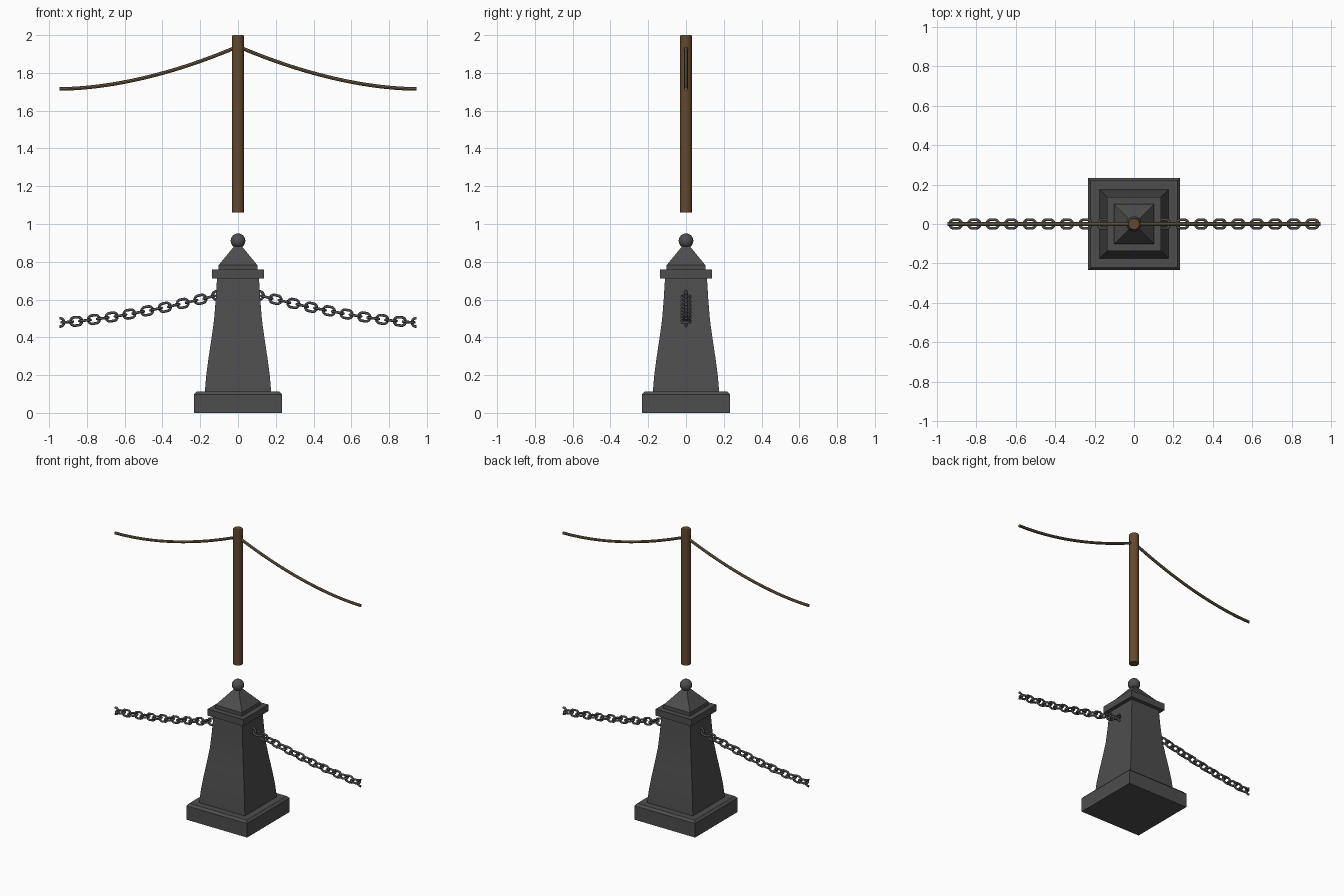
import bpy, bmesh, math
from mathutils import Vector, Matrix

if "Cube" in bpy.data.objects:
    bpy.data.objects.remove(bpy.data.objects["Cube"])


def material(name, rgb):
    m = bpy.data.materials.new(name)
    m.diffuse_color = (*rgb, 1)
    m.use_nodes = True
    m.node_tree.nodes["Principled BSDF"].inputs["Base Color"].default_value = m.diffuse_color
    return m


IRON = material("dark_iron", (0.075, 0.075, 0.077))
CHAIN = material("chain_steel", (0.08, 0.08, 0.085))
WOOD = material("brown_wood", (0.13, 0.065, 0.026))
ROPE = material("tan_rope", (0.17, 0.125, 0.07))
END = 0.945  # half width of the chain and rope


def finish(bm, name, mat, angle=30, mirror=False):
    bmesh.ops.recalc_face_normals(bm, faces=bm.faces)
    me = bpy.data.meshes.new(name)
    bm.to_mesh(me)
    bm.free()
    ob = bpy.data.objects.new(name, me)
    bpy.context.collection.objects.link(ob)
    me.materials.append(mat)
    bpy.ops.object.select_all(action='DESELECT')
    ob.select_set(True)
    bpy.context.view_layer.objects.active = ob
    bpy.ops.object.shade_smooth_by_angle(angle=math.radians(angle))
    if mirror:
        mod = ob.modifiers.new("mirror", 'MIRROR')
        mod.use_mirror_merge = False
    return ob


def loft(bm, rings, closed=False):
    """Skin rings of points; cap the ends unless the sweep is closed."""
    vs = [[bm.verts.new(p) for p in r] for r in rings]
    n = len(vs[0])
    pairs = list(zip(vs, vs[1:])) + ([(vs[-1], vs[0])] if closed else [])
    for a, b in pairs:
        for j in range(n):
            k = (j + 1) % n
            bm.faces.new((a[j], a[k], b[k], b[j]))
    if not closed:
        bm.faces.new(vs[0][::-1])
        bm.faces.new(vs[-1])


def stack(name, mat, profile, sides, turn=0.0):
    """Vertical solid from (half width, z) pairs."""
    bm = bmesh.new()
    k = 1 / math.cos(math.pi / sides) if sides == 4 else 1
    loft(bm, [[(r * k * math.cos(turn + 2 * math.pi * i / sides),
                r * k * math.sin(turn + 2 * math.pi * i / sides), z)
               for i in range(sides)] for r, z in profile])
    return finish(bm, name, mat)


# Square bollard
Q = math.pi / 4
stack("bollard_base", IRON, [(.234, 0), (.234, .097), (.220, .112)], 4, Q)
stack("bollard_body", IRON, [(.176, .108), (.168, .2), (.156, .29), (.141, .39),
                             (.127, .49), (.118, .6), (.111, .715)], 4, Q)
stack("bollard_collar", IRON, [(.137, .712), (.137, .758)], 4, Q)
stack("bollard_cap", IRON, [(.102, .755), (.102, .783), (.018, .885)], 4, Q)
bm = bmesh.new()
bmesh.ops.create_uvsphere(bm, u_segments=20, v_segments=12, radius=.039,
                          matrix=Matrix.Translation((0, 0, .911)))
finish(bm, "bollard_ball", IRON)

# Wooden post floating above
stack("wooden_post", WOOD, [(.032, 1.06), (.032, 1.994), (.028, 2.0)], 16)


# Hanging rope, right half mirrored
def rope_z(x):
    return 1.715 + .225 * ((END - x) / END) ** 1.8


bm = bmesh.new()
rings = []
for i in range(21):
    x = END * i / 20
    slope = 0 if i == 20 else (rope_z(x + .001) - rope_z(x)) / .001
    up = Vector((-slope, 0, 1)).normalized()
    rings.append([Vector((x, 0, rope_z(x))) + .0095 * (up * math.cos(a) + Vector((0, math.sin(a), 0)))
                  for a in (2 * math.pi * j / 8 for j in range(8))])
loft(bm, rings)
finish(bm, "rope", ROPE, mirror=True)


# Chain, right half mirrored, alternate links turned a quarter
def chain_z(x):
    return .479 + .172 * (max(0, END - x) / END) ** 1.45


def link(bm, matrix, straight=.0085, bend=.022, wire=.007):
    rings = []
    n = 20
    for i in range(n):
        t = 2 * math.pi * (i + .5) / n
        d = Vector((math.cos(t), 0, math.sin(t)))
        c = d * bend + Vector((math.copysign(straight, d.x), 0, 0))
        rings.append([matrix @ (c + wire * (d * math.cos(a) + Vector((0, math.sin(a), 0))))
                      for a in (2 * math.pi * j / 8 for j in range(8))])
    loft(bm, rings, closed=True)


bm = bmesh.new()
for i in range(19):
    x = .951 - .047 * i
    pitch = math.atan2(chain_z(x - .02) - chain_z(x + .02), .04)
    link(bm, Matrix.Translation((x, 0, chain_z(x))) @ Matrix.Rotation(pitch, 4, 'Y')
         @ Matrix.Rotation(math.pi / 2 * (i % 2), 4, 'X'))
# Trim the outermost link flat at the end
bmesh.ops.bisect_plane(bm, geom=bm.verts[:] + bm.edges[:] + bm.faces[:],
                       plane_co=(END, 0, 0), plane_no=(1, 0, 0), clear_outer=True)
bmesh.ops.holes_fill(bm, edges=[e for e in bm.edges if e.is_boundary], sides=0)
finish(bm, "chain", CHAIN, angle=50, mirror=True)
